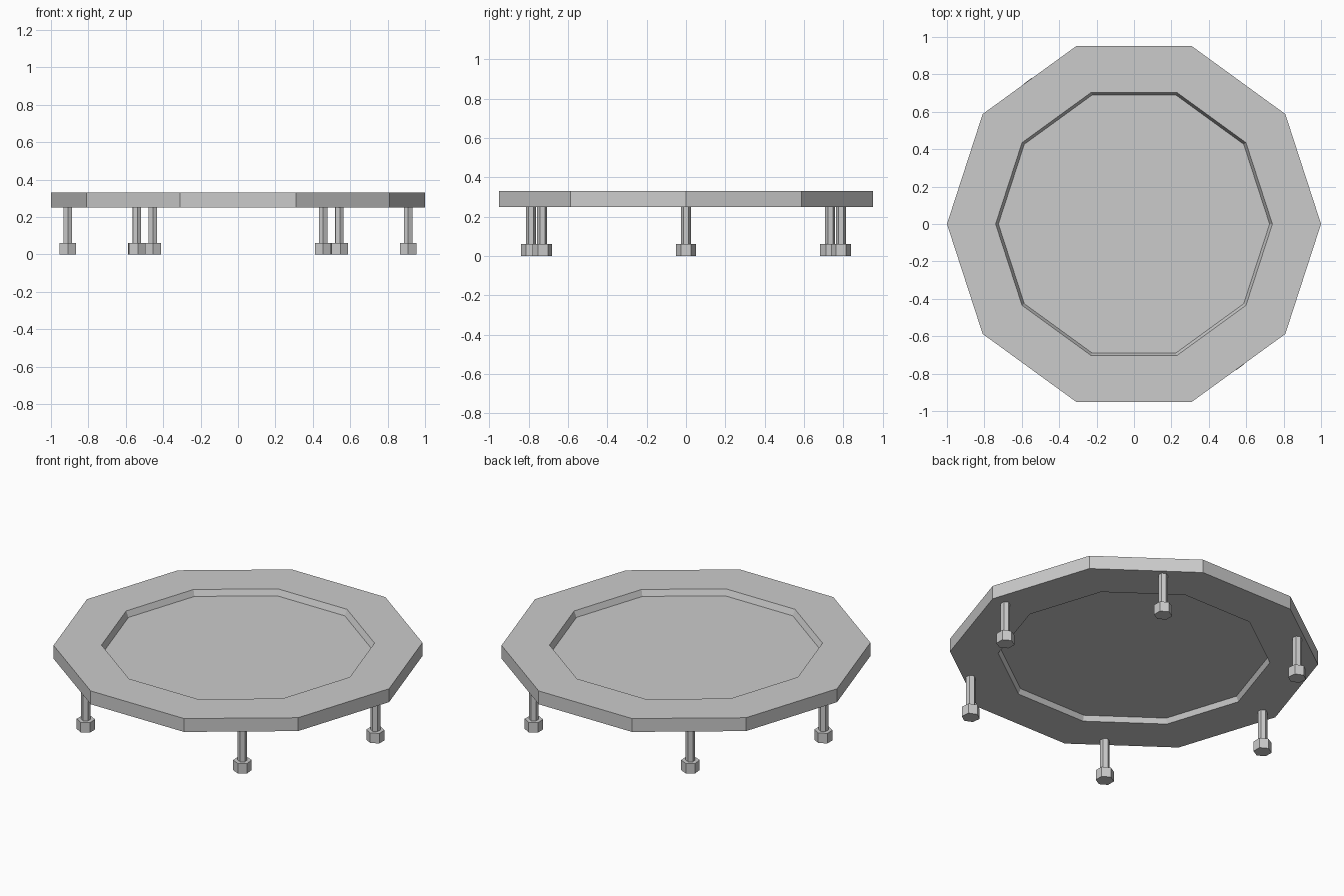
import bpy, bmesh
from math import sin, cos, pi, radians

cube = bpy.data.objects.get("Cube")
if cube:
    bpy.data.objects.remove(cube, do_unlink=True)

GREY = (0.6, 0.6, 0.6, 1)
grey = bpy.data.materials.new("light grey")
grey.use_nodes = True
grey.diffuse_color = GREY
grey.node_tree.nodes["Principled BSDF"].inputs["Base Color"].default_value = GREY


def lathe(name, profile, sides, turn=0, loc=(0, 0, 0)):
    """Spin a (radius, z) profile into a flat-sided solid with capped ends."""
    bm = bmesh.new()
    rings = []
    for r, z in profile:
        angles = [turn + 2 * pi * i / sides for i in range(sides)]
        rings.append([bm.verts.new((r * cos(a), r * sin(a), z)) for a in angles])
    for low, high in zip(rings, rings[1:]):
        for i in range(sides):
            j = (i + 1) % sides
            bm.faces.new((low[i], low[j], high[j], high[i]))
    bm.faces.new(rings[0][::-1])
    bm.faces.new(rings[-1])
    bmesh.ops.recalc_face_normals(bm, faces=bm.faces)
    mesh = bpy.data.meshes.new(name)
    bm.to_mesh(mesh)
    bm.free()
    mesh.materials.append(grey)
    obj = bpy.data.objects.new(name, mesh)
    obj.location = loc
    bpy.context.collection.objects.link(obj)
    return obj


# Ten-sided rim with the bed recessed from above and below
lathe("rim_and_bed", [(0.725, 0.28), (0.738, 0.25), (1, 0.25),
                      (1, 0.33), (0.74, 0.33), (0.725, 0.295)], 10)

# Six legs, each a slim hexagonal post on a wider hexagonal foot
for n, degrees in enumerate((0, 60, 126.5, 180, 240, 306.5), 1):
    a = radians(degrees)
    spot = (0.91 * cos(a), 0.91 * sin(a), 0)
    lathe(f"leg_post_{n}", [(0.026, 0.06), (0.026, 0.25)], 6, a + pi / 6, spot)
    lathe(f"leg_foot_{n}", [(0.05, 0), (0.05, 0.06)], 6, a + pi / 6, spot)
